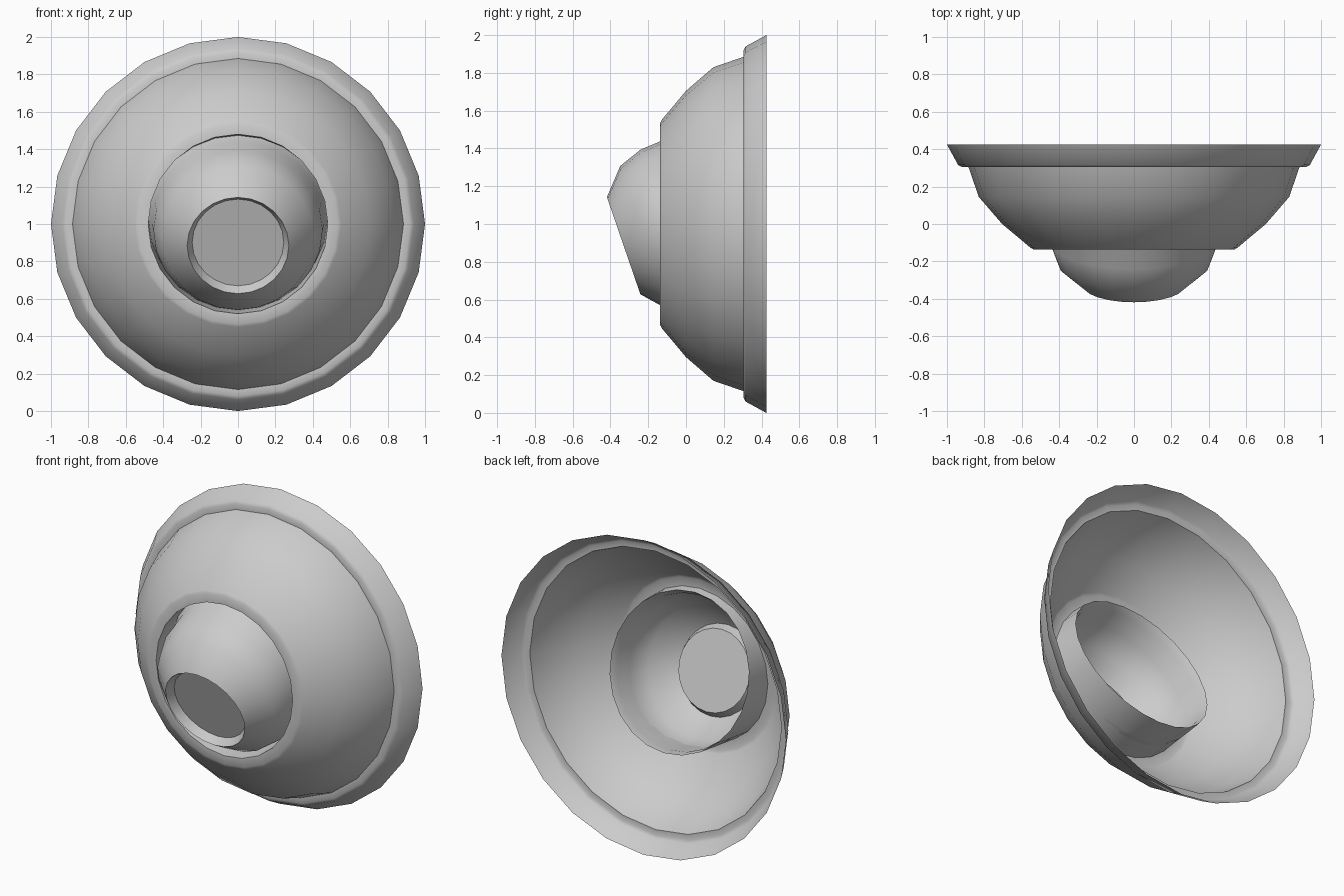
import bpy, bmesh, math
from mathutils import Vector

if "Cube" in bpy.data.objects:
    bpy.data.objects.remove(bpy.data.objects["Cube"])

SIDES = 24
TILT = math.radians(19)
FACE = Vector((0, -0.33, 0.885))      # centre of the lamp's front opening


def ring(bm, radius, centre, tilt):
    up = Vector((0, -math.sin(tilt), math.cos(tilt)))
    verts = []
    for i in range(SIDES):
        a = 2 * math.pi * i / SIDES
        verts.append(bm.verts.new(centre + Vector((radius * math.cos(a), 0, 0))
                                  + up * radius * math.sin(a)))
    return verts


def flat_ring(bm, radius, y):
    return ring(bm, radius, Vector((0, y, 1)), 0)


def tilted_ring(bm, radius, depth):
    axis = Vector((0, math.cos(TILT), math.sin(TILT)))
    return ring(bm, radius, FACE + axis * depth, TILT)


def finish(name, bm, rings, cap=False):
    for a, b in zip(rings, rings[1:]):
        for i in range(SIDES):
            j = (i + 1) % SIDES
            bm.faces.new((a[i], a[j], b[j], b[i]))
    if cap:
        bm.faces.new(rings[0])
    bmesh.ops.recalc_face_normals(bm, faces=bm.faces)
    mesh = bpy.data.meshes.new(name)
    bm.to_mesh(mesh)
    bm.free()
    obj = bpy.data.objects.new(name, mesh)
    bpy.context.collection.objects.link(obj)
    bpy.ops.object.select_all(action='DESELECT')
    obj.select_set(True)
    bpy.context.view_layer.objects.active = obj
    bpy.ops.object.shade_smooth_by_angle(angle=math.radians(50))


# Open dish with stepped rim, and a collar leading back to a tilted edge
bm = bmesh.new()
dish = [(1.0, 0.425), (0.94, 0.315), (0.92, 0.305), (0.885, 0.305),
        (0.83, 0.145), (0.705, 0.0), (0.552, -0.128), (0.535, -0.137), (0.48, -0.137)]
rings = [flat_ring(bm, r, y) for r, y in dish]
rings.append(tilted_ring(bm, 0.478, 0.42))
finish("dish", bm, rings)

# Tilted ball with a recessed flat disc in front, open at the back
bm = bmesh.new()
ball = [(0.245, 0.05), (0.272, 0.0), (0.405, 0.12), (0.452, 0.25),
        (0.46, 0.37), (0.478, 0.42)]
finish("ball", bm, [tilted_ring(bm, r, d) for r, d in ball], cap=True)
